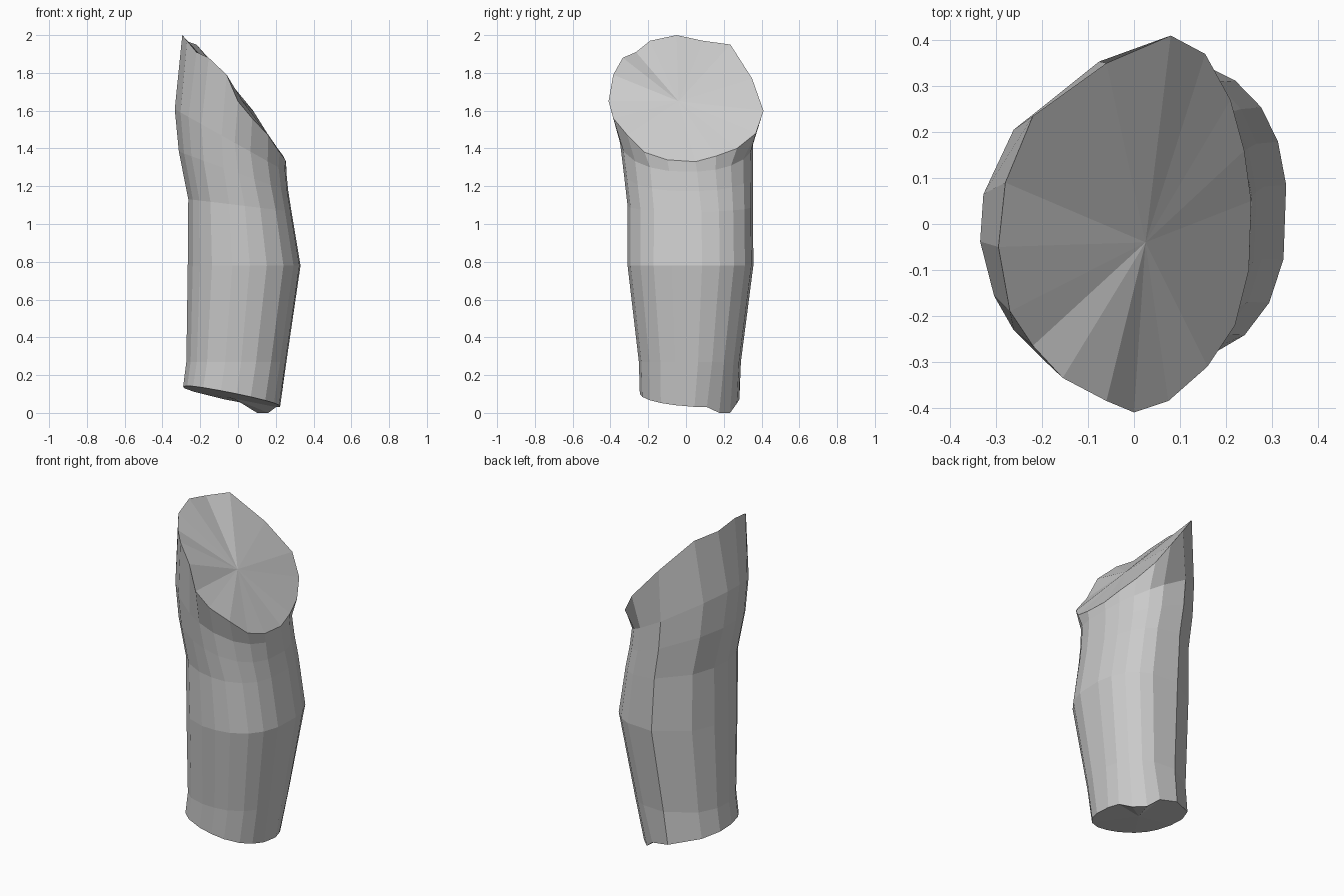
import bpy, bmesh
from math import atan2, cos, sin, copysign

# Slanted upper rim, counter-clockwise seen from above
RIM = [(0.255, 0.05, 1.33), (0.24, 0.16, 1.36), (0.21, 0.27, 1.40), (0.155, 0.37, 1.48),
       (0.08, 0.41, 1.60), (-0.06, 0.35, 1.77), (-0.22, 0.235, 1.95), (-0.28, 0.09, 1.97),
       (-0.295, -0.05, 2.0), (-0.27, -0.19, 1.97), (-0.22, -0.265, 1.91), (-0.155, -0.335, 1.88),
       (-0.06, -0.385, 1.79), (0.0, -0.41, 1.65), (0.075, -0.385, 1.56), (0.16, -0.31, 1.47),
       (0.22, -0.22, 1.38), (0.25, -0.10, 1.34)]
ANGLES = [atan2(y / 0.41, (x + 0.018) / 0.278) for x, y, z in RIM]

# Lower rings: x min, x max, y min, y max, height, slope in x, slope in y,
# and corner roundness (back right, back left, front left, front right)
RINGS = [(-0.337, 0.258, -0.35, 0.36, 1.42, -0.56, 0.0, (0.9, 1.2, 1.0, 0.95)),
         (-0.315, 0.268, -0.33, 0.36, 1.27, -0.36, 0.0, (0.88, 1.15, 0.92, 0.9)),
         (-0.265, 0.285, -0.31, 0.36, 1.10, -0.12, 0.0, (0.85, 1.05, 0.86, 0.86)),
         (-0.268, 0.333, -0.31, 0.362, 0.78, 0.0, 0.0, (0.83, 1.05, 0.86, 0.84)),
         (-0.275, 0.258, -0.25, 0.295, 0.27, 0.0, 0.0, (0.9, 1.05, 0.82, 0.86)),
         (-0.292, 0.225, -0.245, 0.287, 0.08, -0.2, -0.08, (1.15, 1.05, 0.82, 0.86))]


def squarish(v, p):
    return copysign(abs(v) ** p, v)


bm = bmesh.new()
loops = [[bm.verts.new(p) for p in RIM]]
for x0, x1, y0, y1, h, sx, sy, corners in RINGS:
    loop = []
    for a in ANGLES:
        c, s = cos(a), sin(a)
        p = corners[(0 if c > 0 else 1) if s > 0 else (3 if c > 0 else 2)]
        x = (x0 + x1) / 2 + (x1 - x0) / 2 * squarish(c, p)
        y = (y0 + y1) / 2 + (y1 - y0) / 2 * squarish(s, p)
        # The cut lower end has a small dip at the back right
        dip = 0.07 if h < 0.1 and 0.6 < a < 1.2 else 0
        loop.append(bm.verts.new((x, y, max(0, h + sx * x + sy * y - dip))))
    loops.append(loop)

# Side walls
n = len(RIM)
for up, low in zip(loops, loops[1:]):
    for i in range(n):
        j = (i + 1) % n
        bm.faces.new((up[i], low[i], low[j], up[j]))

# Fan caps at both ends
for loop, centre in ((loops[0], (0.025, -0.04, 1.65)), (loops[-1], (-0.02, 0.02, 0.075))):
    c = bm.verts.new(centre)
    for i in range(n):
        bm.faces.new((loop[i], loop[(i + 1) % n], c))

bmesh.ops.recalc_face_normals(bm, faces=bm.faces[:])
mesh = bpy.data.meshes.new("upper_arm")
bm.to_mesh(mesh)
bm.free()
bpy.context.collection.objects.link(bpy.data.objects.new("upper_arm", mesh))
